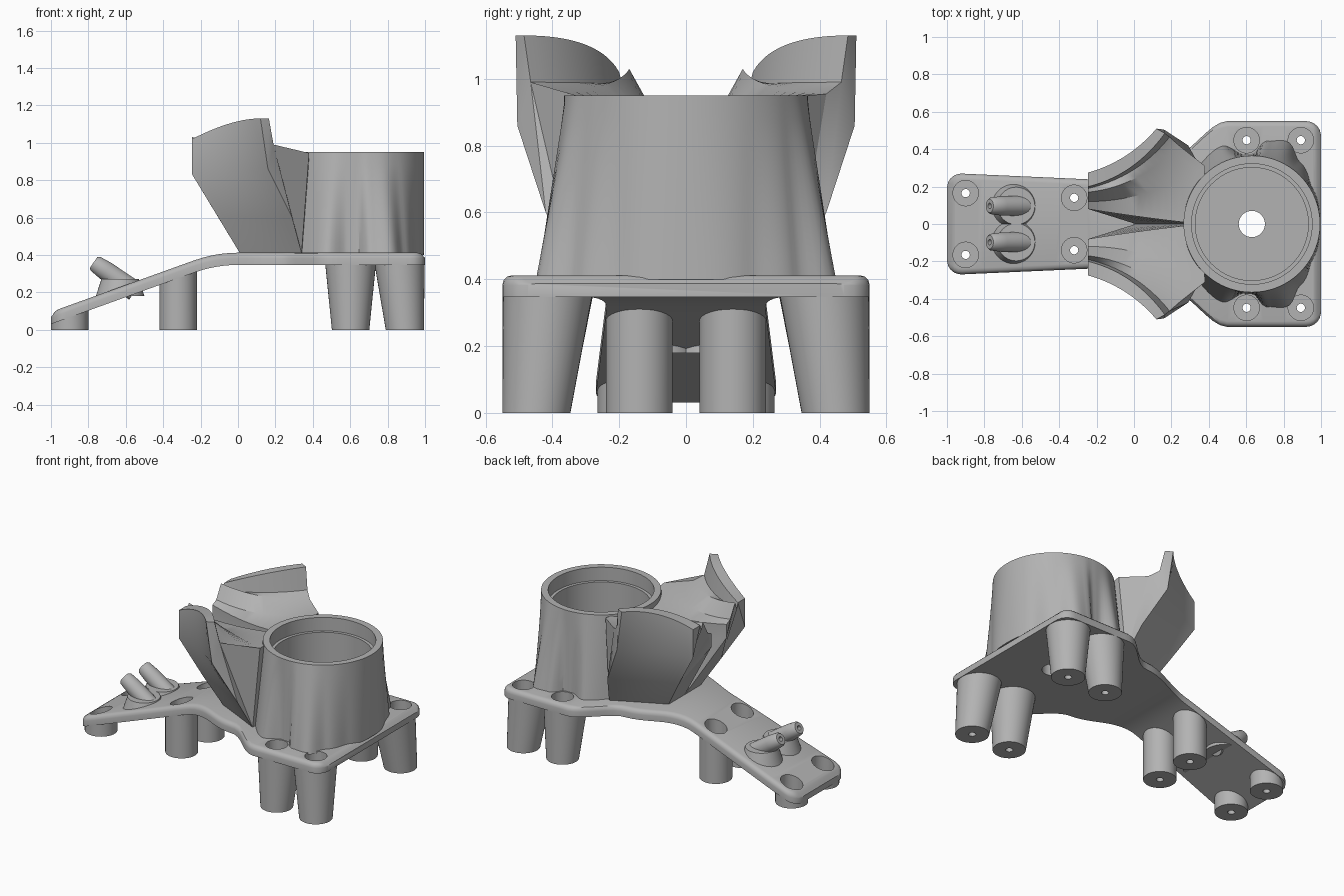
import bpy, bmesh
from math import sin, cos, pi, radians, sqrt
from mathutils import Vector

if "Cube" in bpy.data.objects:
    bpy.data.objects.remove(bpy.data.objects["Cube"], do_unlink=True)

grey = bpy.data.materials.new("plain_grey")
grey.use_nodes = True
grey.diffuse_color = (0.45, 0.45, 0.45, 1)
grey.node_tree.nodes["Principled BSDF"].inputs["Base Color"].default_value = grey.diffuse_color


def loft(name, rings):
    """Skin a list of closed rings and cap both ends."""
    bm = bmesh.new()
    rows = [[bm.verts.new(p) for p in ring] for ring in rings]
    n = len(rows[0])
    for a, b in zip(rows, rows[1:]):
        for i in range(n):
            j = (i + 1) % n
            bm.faces.new((a[i], a[j], b[j], b[i]))
    caps = [bm.faces.new(rows[0]), bm.faces.new(rows[-1])]
    bmesh.ops.triangulate(bm, faces=caps)
    bmesh.ops.recalc_face_normals(bm, faces=bm.faces)
    mesh = bpy.data.meshes.new(name)
    bm.to_mesh(mesh)
    bm.free()
    mesh.materials.append(grey)
    ob = bpy.data.objects.new(name, mesh)
    bpy.context.collection.objects.link(ob)
    return ob


def circle(x, y, z, r, n=40):
    """Ring of points; z may be a function of x."""
    ring = []
    for i in range(n):
        a = 2 * pi * i / n
        px = x + r * cos(a)
        ring.append((px, y + r * sin(a), z(px) if callable(z) else z))
    return ring


def turned(name, x, y, steps, n=40):
    return loft(name, [circle(x, y, z, r, n) for r, z in steps])


def activate(ob):
    bpy.ops.object.select_all(action='DESELECT')
    ob.select_set(True)
    bpy.context.view_layer.objects.active = ob


def cut(ob, cutter):
    activate(ob)
    mod = ob.modifiers.new("cut", 'BOOLEAN')
    mod.operation, mod.solver, mod.object = 'DIFFERENCE', 'EXACT', cutter
    bpy.ops.object.modifier_apply(modifier=mod.name)


def interp(table, x):
    """Smooth interpolation in a table of pairs."""
    for (x0, v0), (x1, v1) in zip(table, table[1:]):
        if x <= x1:
            t = max(0, (x - x0) / (x1 - x0))
            return v0 + (v1 - v0) * t * t * (3 - 2 * t)
    return table[-1][1]


# Base plate: sloped tail bending into a flat wide deck
def plate_top(x):
    if x > 0:
        return 0.412
    if x > -0.24:
        return 0.412 - 0.36 * x * x / 0.48
    return 0.369 + 0.36 * (x + 0.24)


def half_width(x):
    w = interp([(-0.2, 0.237), (0.2, 0.36), (0.5, 0.55)], x)
    if x < -0.2:
        w = 0.237 - (x + 0.2) * 0.045
    inset = max(0, abs(x) - 0.92)
    return w - 0.08 + sqrt(max(0, 0.08 ** 2 - inset ** 2))


ends = [0.9999, 0.993, 0.98, 0.96, 0.94]
stations = [-e for e in ends] + [-0.92 + 1.84 * i / 48 for i in range(49)] + ends[::-1]
rings = []
for x in stations:
    w, top = half_width(x), plate_top(x)
    drop = interp([(0.97, 0), (1, 0.025)], abs(x))
    half = [(w, top - 0.065), (w, top - 0.03)]
    half += [(w - 0.03 + 0.03 * cos(a), top - 0.03 + (0.03 - drop) * sin(a))
             for a in (pi / 6, pi / 3, pi / 2)]
    rings.append([(x, y, z) for y, z in half] + [(x, -y, z) for y, z in half[::-1]])
plate = loft("base_plate", rings)

# Legs with counterbored screw holes
parts, cutters = [plate], []


def under(x):
    return plate_top(x) - 0.03


for side, label in ((1, "back"), (-1, "front")):
    legs = [
        ("tail_leg", -0.9, 0.165, [circle(-0.9, side * 0.165, z, 0.1) for z in (0, under)]),
        ("middle_leg", -0.32, 0.14, [circle(-0.32, side * 0.14, z, 0.1) for z in (0, under)]),
        ("inner_deck_leg", 0.602, 0.448, [circle(0.602, side * 0.448, 0, 0.1),
                                          circle(0.602, side * 0.412, 0.375, 0.138)]),
        ("outer_deck_leg", 0.892, 0.448, [circle(0.892, side * 0.448, 0, 0.102),
                                          circle(0.862, side * 0.412, 0.375, 0.136)]),
    ]
    for name, x, y, leg_rings in legs:
        leg = loft(label + "_" + name, leg_rings)
        hole = turned("hole_cutter", x, side * y,
                      [(0.022, -0.1), (0.022, 0.05), (0.068, 0.05), (0.068, 0.6)])
        cut(leg, hole)
        cut(plate, hole)
        parts.append(leg)
        cutters.append(hole)

# Tower: fluted foot blending into a round rim
foot = [(0, 0.365), (30, 0.377), (52, 0.42), (67, 0.482), (80, 0.452), (89, 0.375),
        (97, 0.375), (111, 0.448), (135, 0.42), (180, 0.35)]
rings = []
for k in range(9):
    t = k / 8
    ring = []
    for i in range(144):
        deg = i * 2.5
        r0 = interp(foot, min(deg, 360 - deg))
        r = r0 + (0.365 - r0) * t
        ring.append((0.63 + r * cos(radians(deg)), r * sin(radians(deg)), 0.4 + 0.55 * t))
    rings.append(ring)
tower = loft("tower", rings)
bore = turned("bore_cutter", 0.63, 0, [(0.07, 0.2), (0.07, 0.44), (0.302, 0.44),
                                       (0.302, 0.86), (0.322, 0.86), (0.322, 1.2)], 96)
cutters.append(bore)
cut(tower, bore)
cut(plate, bore)
parts.append(tower)

# Flared chute arms, skinned across curved rails
rails = [
    ((-0.245, 0.275, 1.02), (-0.03, 0.335, 1.13), (0.12, 0.51, 1.13)),   # outer lip
    ((-0.245, 0.20, 1.02), (0.0, 0.26, 1.13), (0.165, 0.485, 1.13)),     # inner lip
    ((-0.245, 0.19, 0.98), (0.02, 0.25, 0.99), (0.19, 0.465, 0.99)),     # wall foot
    ((-0.245, 0.17, 1.03), (0.03, 0.20, 0.97), (0.24, 0.42, 0.955)),     # ridge
    ((-0.245, 0.12, 0.94), (0.08, 0.12, 0.88), (0.38, 0.31, 0.945)),     # trough
    ((-0.245, 0.08, 0.92), (0.06, 0.03, 0.87), (0.36, 0.0, 0.92)),       # inner edge
    ((-0.245, 0.08, 0.83), (0.06, 0.03, 0.75), (0.36, 0.0, 0.7)),
    ((0.01, 0.0, 0.41), (0.15, 0.0, 0.41), (0.36, 0.0, 0.41)),           # keel
    ((0.01, 0.17, 0.41), (0.12, 0.22, 0.41), (0.34, 0.33, 0.41)),        # outer foot
    ((-0.105, 0.225, 0.6), (0.04, 0.275, 0.6), (0.29, 0.42, 0.6)),
    ((-0.245, 0.275, 0.83), (-0.03, 0.335, 0.84), (0.16, 0.505, 0.86)),  # outer wall
]


def bezier(p, t):
    a, b, c = map(Vector, p)
    return a * (1 - t) ** 2 + b * 2 * t * (1 - t) + c * t * t


for side, label in ((1, "back"), (-1, "front")):
    rings = [[(v.x, v.y * side, v.z) for v in (bezier(p, k / 14) for p in rails)]
             for k in range(15)]
    arm = loft(label + "_chute_arm", rings)
    cut(arm, bore)
    parts.append(arm)

# Tilted pegs on conical bosses
axis = Vector((-0.82, 0, 0.57))
across = Vector((0.57, 0, 0.82))
for side, label in ((1, "back"), (-1, "front")):
    y = side * 0.097
    boss = turned(label + "_peg_boss", -0.63, y, [(0.13, 0.18), (0.1, 0.272)])

    def peg_rings(steps):
        tip = Vector((-0.772, y, 0.36))
        return [[tip + axis * d + across * (r * cos(i * pi / 16)) + Vector((0, r * sin(i * pi / 16), 0))
                 for i in range(32)] for d, r in steps]

    peg = loft(label + "_peg", peg_rings([(-0.27, 0.055), (-0.08, 0.052), (-0.012, 0.045), (0, 0.036)]))
    pin = loft("pin_cutter", peg_rings([(-0.1, 0.015), (0.1, 0.015)]))
    cut(peg, pin)
    cutters.append(pin)
    parts += [boss, peg]

for c in cutters:
    bpy.data.objects.remove(c, do_unlink=True)
for ob in parts:
    activate(ob)
    bpy.ops.object.shade_smooth_by_angle(angle=radians(32))
